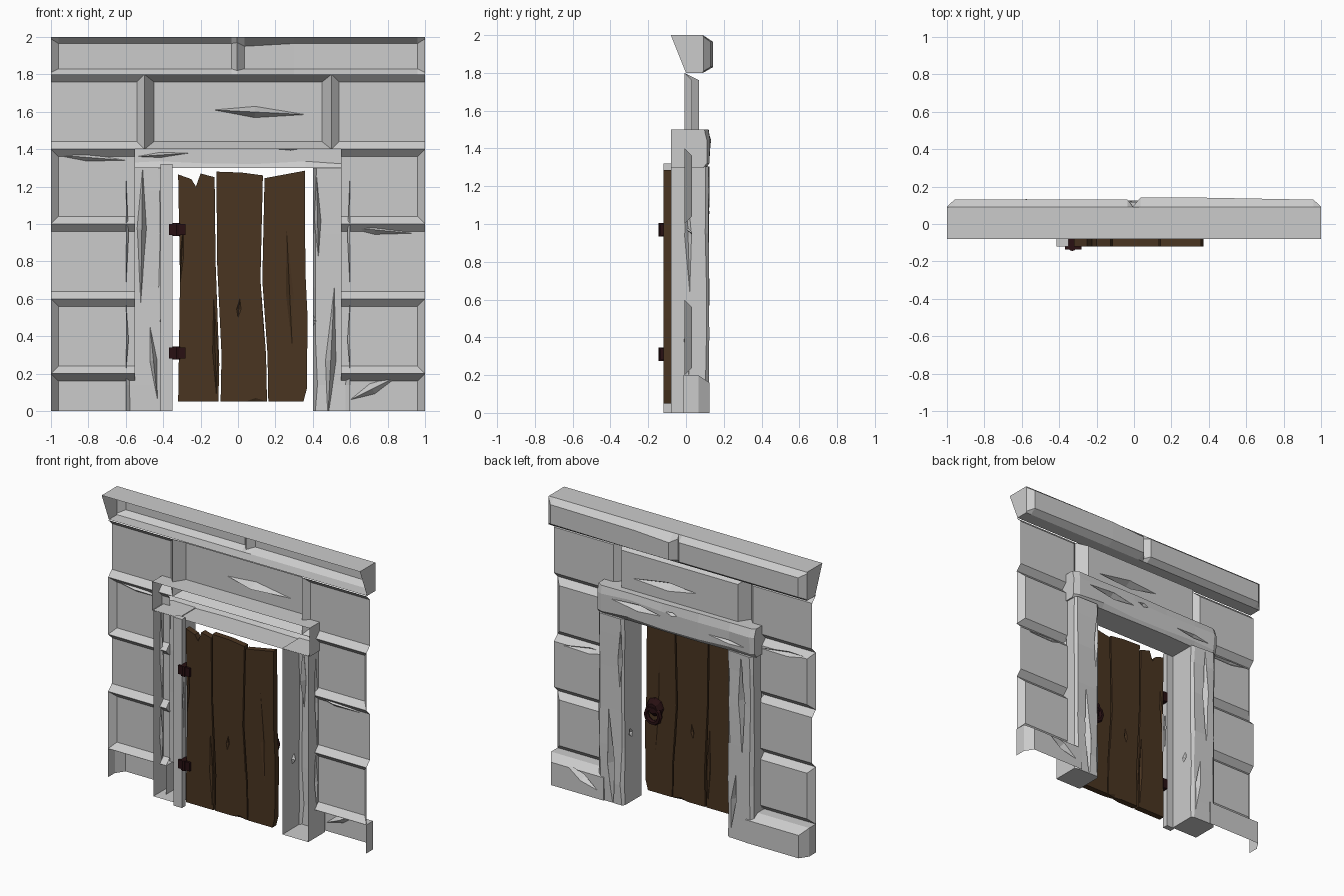
import bpy, bmesh, math, random
from mathutils import Vector

random.seed(4)
if "Cube" in bpy.data.objects:
    bpy.data.objects.remove(bpy.data.objects["Cube"], do_unlink=True)


def material(name, rgb):
    m = bpy.data.materials.new(name)
    m.use_nodes = True
    m.diffuse_color = (*rgb, 1)
    m.node_tree.nodes["Principled BSDF"].inputs["Base Color"].default_value = (*rgb, 1)
    return m


STONE = material("grey stone", (0.6, 0.6, 0.6))
WOOD = material("brown wood", (0.068, 0.035, 0.015))
IRON = material("dark iron", (0.021, 0.005, 0.006))


def add_object(name, bm, mat):
    bmesh.ops.recalc_face_normals(bm, faces=bm.faces[:])
    mesh = bpy.data.meshes.new(name)
    bm.to_mesh(mesh)
    bm.free()
    mesh.materials.append(mat)
    ob = bpy.data.objects.new(name, mesh)
    bpy.context.scene.collection.objects.link(ob)
    return ob


def loft(name, rings, mat=STONE):
    """Closed solid skinned over rings of equal point count."""
    bm = bmesh.new()
    rows = [[bm.verts.new(p) for p in ring] for ring in rings]
    n = len(rows[0])
    for a, b in zip(rows, rows[1:]):
        for i in range(n):
            j = (i + 1) % n
            bm.faces.new((a[i], a[j], b[j], b[i]))
    bm.faces.new(rows[0])
    bm.faces.new(rows[-1])
    return add_object(name, bm, mat)


def box(name, x, y, z, mat):
    return loft(name, [[(x[0], v, z[0]), (x[1], v, z[0]), (x[1], v, z[1]), (x[0], v, z[1])]
                       for v in y], mat)


def crack(ob, cuts, normal=(0, 1, 0)):
    """Cut tapered splits into a solid: (start, end, half width, depth)."""
    n = Vector(normal)
    bm = bmesh.new()
    for a, b, width, depth in cuts:
        a, b = Vector(a), Vector(b)
        mid = a.lerp(b, 0.45)
        side = (b - a).cross(n).normalized() * width
        pts = [bm.verts.new(p) for p in (a, b, mid + side, mid - side, mid + n * depth, mid - n * depth)]
        for s in (2, 3):
            for d in (4, 5):
                bm.faces.new((pts[0], pts[s], pts[d]))
                bm.faces.new((pts[1], pts[s], pts[d]))
    cutter = add_object("cutter", bm, ob.data.materials[0])
    mod = ob.modifiers.new("cracks", 'BOOLEAN')
    mod.operation, mod.solver, mod.object = 'DIFFERENCE', 'EXACT', cutter
    bpy.context.view_layer.update()
    mesh = bpy.data.meshes.new_from_object(ob.evaluated_get(bpy.context.evaluated_depsgraph_get()))
    ob.modifiers.clear()
    ob.data = mesh
    bpy.data.objects.remove(cutter, do_unlink=True)


def open_shell(ob, also=lambda normal: False):
    """Remove the front cover, and any other faces picked by normal."""
    bm = bmesh.new()
    bm.from_mesh(ob.data)
    bm.normal_update()
    faces = [f for f in bm.faces if f.normal.y < -0.85 and f.calc_center_median().y < 0.02
             or also(f.normal)]
    bmesh.ops.delete(bm, geom=faces, context='FACES')
    bm.to_mesh(ob.data)
    bm.free()


def block(name, x0, x1, z0, z1, rim, mid, face, inset, also, cuts=()):
    """Stone block with a bevelled back face rising from rim to face."""
    l, r, b, t = inset
    def ring(y, k):
        return [(x0 + l * k, y, z0 + b * k), (x1 - r * k, y, z0 + b * k),
                (x1 - r * k, y, z1 - t * k), (x0 + l * k, y, z1 - t * k)]
    ob = loft(name, [ring(rim, 0), ring(mid, 0), ring(face, 1)])
    if cuts:
        crack(ob, cuts)
    open_shell(ob, also)


def flat_end(normal):
    return abs(normal.x) > 0.95


def base(normal):
    return normal.z < -0.85


# Stone courses either side of the doorway; the bottom one stands proud
E = 0.04
GROOVE, FACE = -0.012, 0.032
chips = {(1, 0): [((0.6, 0.125, 0.06), (0.86, 0.125, 0.19), 0.03, 0.04)],
         (1, 2): [((0.57, FACE, 0.985), (0.93, FACE, 0.95), 0.025, 0.03)],
         (-1, 3): [((-0.98, FACE, 1.37), (-0.6, FACE, 1.34), 0.02, 0.025)]}
for side, label in ((1, "left"), (-1, "right")):
    for row, (z0, z1) in enumerate(((0, 0.2), (0.2, 0.6), (0.6, 1.0), (1.0, 1.4))):
        end = 0 if row == 2 else E
        x = sorted((side * 0.55, side))
        inset = (0, end) if side > 0 else (end, 0)
        name, cuts = f"{label}_course_{row + 1}", chips.get((side, row), ())
        if row == 0:
            block(name, *x, z0, z1, GROOVE, 0.065, 0.125, (*inset, 0, E), base, cuts)
        else:
            block(name, *x, z0, z1, GROOVE, GROOVE + 0.004, FACE, (*inset, E, E), flat_end, cuts)

# Course above the doorway
for label, x0, x1, inset, face in (("right", -1, -0.5, (0, E, E, E), FACE),
                                   ("middle", -0.5, 0.5, (0.05, 0.05, E, E), 0.07),
                                   ("left", 0.5, 1, (E, 0, E, E), FACE)):
    split = [((-0.13, face, 1.61), (0.36, face, 1.585), 0.03, 0.06)] if label == "middle" else ()
    block(f"upper_course_{label}", x0, x1, 1.4, 1.8, GROOVE, GROOVE + 0.004, face, inset, flat_end, split)

# Coping beam: bevelled ends and a split in the middle
coping = []
for x, back, low, high in ((-1, 0.092, 1.81, 1.99), (-0.96, 0.13, 1.83, 1.965), (-0.035, 0.13, 1.83, 1.965),
                           (-0.005, 0.095, 1.82, 1.97), (0.035, 0.142, 1.83, 1.95),
                           (0.3, 0.142, 1.83, 1.965), (0.96, 0.13, 1.83, 1.965), (1, 0.092, 1.81, 1.99)):
    coping.append([(x, 0, 1.8), (x, 0.09, 1.8), (x, back, low), (x, back, high),
                   (x, 0.09, 2), (x, -0.08, 2)])
open_shell(loft("coping_beam", coping))


def rough(value, amount=0.012):
    return value + random.uniform(-amount, amount)


# Door posts: hollow, with worn back edges
for s, label in ((1, "left"), (-1, "right")):
    rings = []
    for z in (0, 0.14, 0.4, 0.66, 0.95, 1.18, 1.305):
        section = [(0.4, -0.08), (0.4, 0.105), (0.42, 0.12), (0.58, 0.12),
                   (0.6, 0.105), (0.6, -0.08)]
        rings.append([(s * (rough(x, 0.008) if y > 0.11 else x), rough(y, 0.005) if y > 0 else y, z)
                      for x, y in section])
    post = loft(f"{label}_door_post", rings)
    if s > 0:
        crack(post, [((0.48, 0.12, -0.05), (0.515, 0.12, 0.66), 0.028, 0.05),
                     ((0.43, 0.12, 0.82), (0.42, 0.12, 1.26), 0.018, 0.04)])
    else:
        crack(post, [((-0.51, 0.12, 1.3), (-0.52, 0.12, 0.58), 0.025, 0.05),
                     ((-0.47, 0.12, 0.45), (-0.43, 0.12, 0.05), 0.02, 0.04)])
    crack(post, [((s * 0.6, 0.015, 0.2), (s * 0.6, 0.0, 0.6), 0.018, 0.015),
                 ((s * 0.6, 0.02, 0.64), (s * 0.6, 0.0, 1.29), 0.018, 0.015)], (1, 0, 0))
    crack(post, [((s * 0.4, 0.03, 0.45), (s * 0.4, 0.05, 0.52), 0.02, 0.02)], (1, 0, 0))
    open_shell(post)

# Lintel
rings = []
for x in (-0.61, -0.58, -0.42, -0.18, 0.1, 0.36, 0.57, 0.61):
    k = 0.015 if abs(x) > 0.6 else 0
    section = [(-0.08, 1.3), (0.105 - k, 1.3), (0.125 - k, 1.33), (0.128 - k, 1.45),
               (0.115 - k, 1.5), (-0.08, 1.5)]
    rings.append([(x, rough(y, 0.005) if y > 0 else y, rough(z, 0.01) if 1.3 < z < 1.5 else z)
                  for y, z in section])
lintel = loft("lintel", rings)
crack(lintel, [((0.1, 0.125, 1.41), (0.5, 0.125, 1.43), 0.025, 0.04),
               ((-0.02, 0.125, 1.44), (0.07, 0.125, 1.45), 0.015, 0.03),
               ((-0.55, 0.125, 1.36), (-0.25, 0.125, 1.38), 0.015, 0.03)])
open_shell(lintel)

# Jamb strip carrying the hinges
jamb = box("hinge_jamb", (-0.415, -0.35), (-0.12, -0.08), (0, 1.32), STONE)
crack(jamb, [((-0.35, -0.1, 0.55), (-0.36, -0.1, 1.0), 0.012, 0.015)], (1, 0, 0))

# Door planks: outline in x and z, then the splits in each
planks = [
    ([(-0.32, 0.05), (-0.105, 0.05), (-0.1, 0.25), (-0.12, 0.8), (-0.125, 1.25), (-0.2, 1.27),
      (-0.225, 1.2), (-0.25, 1.24), (-0.32, 1.265), (-0.31, 0.7)],
     [(-0.31, 0.68, -0.29, 1.0, 0.01), (-0.115, 0.08, -0.13, 0.6, 0.014)]),
    ([(-0.093, 0.05), (0.155, 0.05), (0.15, 0.3), (0.12, 0.7), (0.133, 1.26), (0.02, 1.275),
      (-0.115, 1.28), (-0.112, 0.8), (-0.088, 0.3)],
     [(0.14, 0.38, 0.13, 1.1, 0.015), (0.04, 0.05, 0.16, 0.05, 0.02), (0.0, 0.5, 0.01, 0.6, 0.012)]),
    ([(0.162, 0.05), (0.35, 0.05), (0.368, 0.12), (0.372, 0.5), (0.36, 0.75), (0.358, 1.285),
      (0.25, 1.265), (0.142, 1.245), (0.13, 0.7), (0.158, 0.3)],
     [(0.29, 0.34, 0.26, 0.97, 0.02)])]
for i, (outline, splits) in enumerate(planks):
    plank = loft(f"door_plank_{i + 1}", [[(x, y, z) for x, z in outline] for y in (-0.12, -0.078)], WOOD)
    crack(plank, [((a, y, b), (c, y, d), w, 0.012)
                  for a, b, c, d, w in splits for y in (-0.12, -0.078)])


def ngon_ring(centre, radius, axis, offset, sides=8):
    pts = []
    for i in range(sides):
        a = 2 * math.pi * i / sides
        u, v = radius * math.cos(a), radius * math.sin(a)
        d = (u, offset, v) if axis == 'Y' else (u, v, offset)
        pts.append(tuple(c + e for c, e in zip(centre, d)))
    return pts


# Hinges: a leaf on each side of a pin
for label, z in (("lower", 0.31), ("upper", 0.97)):
    box(f"{label}_hinge_leaf", (-0.37, -0.28), (-0.135, -0.115), (z - 0.03, z + 0.03), IRON)
    box(f"{label}_hinge_strap", (-0.35, -0.315), (-0.125, -0.075), (z - 0.035, z + 0.035), IRON)
    loft(f"{label}_hinge_pin",
         [ngon_ring((-0.33, -0.125, z), 0.02, 'Z', h) for h in (-0.035, 0.035)], IRON)

# Ring handle on the back of the door
hub = (0.29, -0.078, 0.65)
loft("handle_plate", [ngon_ring(hub, r, 'Y', h) for r, h in ((0.065, 0), (0.06, 0.015), (0.035, 0.04))], IRON)
bpy.ops.mesh.primitive_torus_add(major_segments=10, minor_segments=6, major_radius=0.052,
                                 minor_radius=0.018, location=(0.29, -0.05, 0.6),
                                 rotation=(math.pi / 2, 0, 0))
ring = bpy.context.object
ring.name = "handle_ring"
ring.data.materials.append(IRON)
